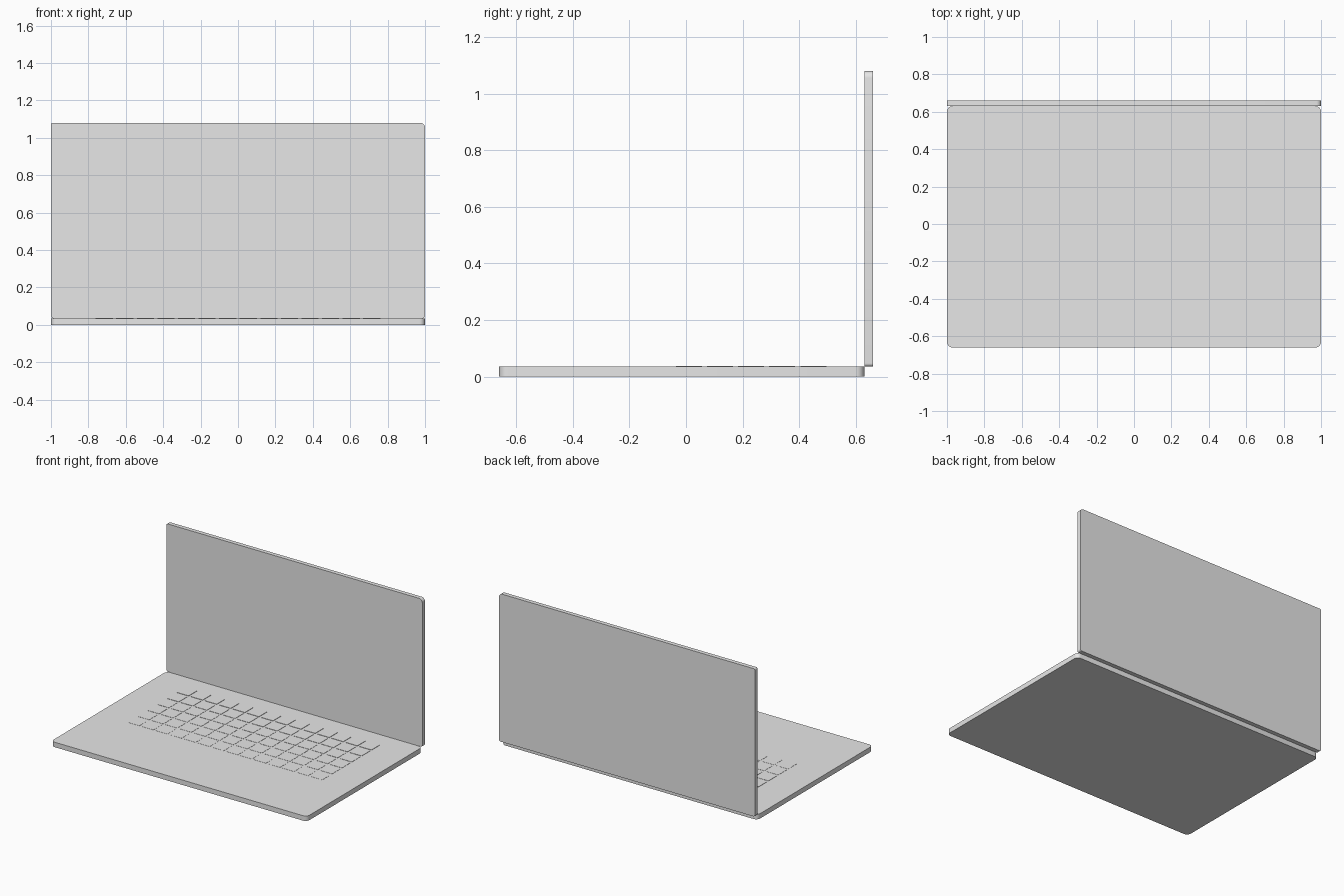
import bpy, bmesh, math
from mathutils import Matrix, Vector

cube = bpy.data.objects.get("Cube")
if cube:
    bpy.data.objects.remove(cube)

# One plain grey finish for everything
grey = bpy.data.materials.new("light_grey")
grey.use_nodes = True
grey.diffuse_color = (0.8, 0.8, 0.8, 1)
grey.node_tree.nodes["Principled BSDF"].inputs["Base Color"].default_value = grey.diffuse_color


def add_object(name, bm):
    bmesh.ops.recalc_face_normals(bm, faces=bm.faces)
    mesh = bpy.data.meshes.new(name)
    bm.to_mesh(mesh)
    bm.free()
    mesh.materials.append(grey)
    obj = bpy.data.objects.new(name, mesh)
    bpy.context.collection.objects.link(obj)
    return obj


def smooth(obj):
    bpy.ops.object.select_all(action="DESELECT")
    obj.select_set(True)
    bpy.context.view_layer.objects.active = obj
    bpy.ops.object.shade_smooth_by_angle(angle=math.radians(35))


def rounded_slab(name, width, depth, thickness, radii, matrix):
    """Slab with one radius per corner, in order ++, -+, --, +-."""
    bm = bmesh.new()
    verts = []
    corners = [(1, 1), (-1, 1), (-1, -1), (1, -1)]
    steps = 6
    for i, ((sx, sy), r) in enumerate(zip(corners, radii)):
        cx, cy = sx * (width / 2 - r), sy * (depth / 2 - r)
        for k in range(steps + 1):
            a = math.pi / 2 * (i + k / steps)
            verts.append(bm.verts.new((cx + r * math.cos(a), cy + r * math.sin(a), 0)))
    face = bm.faces.new(verts)
    top = bmesh.ops.extrude_face_region(bm, geom=[face])["geom"]
    bmesh.ops.translate(bm, vec=(0, 0, thickness),
                        verts=[v for v in top if isinstance(v, bmesh.types.BMVert)])
    bm.transform(matrix)
    obj = add_object(name, bm)
    smooth(obj)
    return obj


BASE_TOP = 0.035
HINGE_Y = 0.63

# Flat lower body
rounded_slab("base", 2, 1.29, BASE_TOP, [0.03] * 4, Matrix.Translation((0, -0.015, 0)))

# Upright screen lid standing behind the body
rounded_slab("screen_lid", 2, 1.045, 0.03, [0.025, 0.008, 0.012, 0.012],
             Matrix.Translation((0, 0.66, BASE_TOP + 1.045 / 2))
             @ Matrix.Rotation(math.pi / 2, 4, "X"))

# Grid of very shallow keys, a touch higher toward the hinge
PITCH, GAP, COLUMNS, ROWS = 0.11, 0.018, 14, 6
bm = bmesh.new()
for row in range(ROWS):
    rise = 0.0025 - 0.0003 * row
    y = 0.45 - row * PITCH
    for col in range(COLUMNS):
        x = (col - (COLUMNS - 1) / 2) * PITCH
        size = Vector((PITCH - GAP, PITCH - GAP, rise + 0.004, 1))
        bmesh.ops.create_cube(bm, size=1, matrix=Matrix.Translation(
            (x, y, BASE_TOP + rise - size.z / 2)) @ Matrix.Diagonal(size))
add_object("keyboard_keys", bm)
